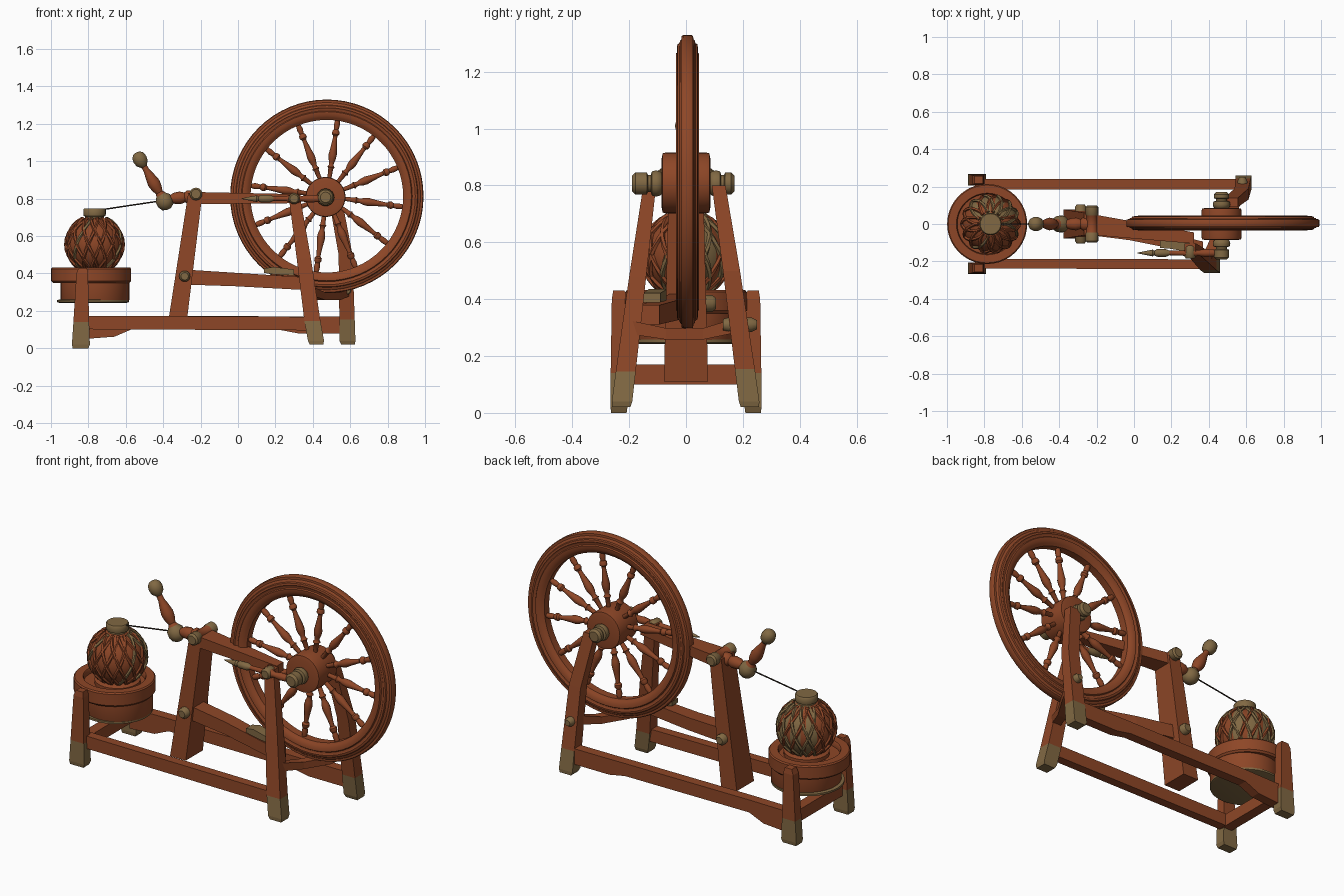
import bpy, bmesh, math
from mathutils import Vector

if "Cube" in bpy.data.objects:
    bpy.data.objects.remove(bpy.data.objects["Cube"])


def colour(name, rgb):
    m = bpy.data.materials.new(name)
    m.diffuse_color = (*rgb, 1)
    m.use_nodes = True
    m.node_tree.nodes["Principled BSDF"].inputs["Base Color"].default_value = m.diffuse_color
    return m


MATS = {'R': colour("red_brown_wood", (0.27, 0.062, 0.02)),
        'T': colour("tan_wood", (0.22, 0.14, 0.056)),
        'D': colour("dark_thread", (0.035, 0.025, 0.018))}
KEYS = list(MATS)


def finish(name, bm, smooth=False):
    bmesh.ops.remove_doubles(bm, verts=bm.verts, dist=1e-5)
    bmesh.ops.recalc_face_normals(bm, faces=bm.faces)
    me = bpy.data.meshes.new(name)
    bm.to_mesh(me)
    bm.free()
    for k in KEYS:
        me.materials.append(MATS[k])
    ob = bpy.data.objects.new(name, me)
    bpy.context.collection.objects.link(ob)
    if smooth:
        bpy.ops.object.select_all(action='DESELECT')
        ob.select_set(True)
        bpy.context.view_layer.objects.active = ob
        bpy.ops.object.shade_smooth_by_angle(angle=math.radians(40))
    return ob


def rings_to_faces(bm, rings, mats, loop=False):
    n = len(rings[0])
    count = len(rings) if loop else len(rings) - 1
    for i in range(count):
        a, b = rings[i], rings[(i + 1) % len(rings)]
        for j in range(n):
            f = bm.faces.new((a[j], a[(j + 1) % n], b[(j + 1) % n], b[j]))
            f.material_index = KEYS.index(mats[i % len(mats)])
    if not loop:
        bm.faces.new(rings[0][::-1]).material_index = KEYS.index(mats[0])
        bm.faces.new(rings[-1]).material_index = KEYS.index(mats[(count - 1) % len(mats)])


def lathe(name, origin, direction, profile, mats='R', seg=20, loop=False):
    """Turned part: profile of (radius, distance along the axis)."""
    bm = bmesh.new()
    d = Vector(direction).normalized()
    q = d.to_track_quat('Z', 'Y')
    o = Vector(origin)
    rings = [[bm.verts.new(o + q @ Vector((r * math.cos(2 * math.pi * j / seg),
                                           r * math.sin(2 * math.pi * j / seg), t)))
              for j in range(seg)] for r, t in profile]
    rings_to_faces(bm, rings, mats, loop)
    return finish(name, bm, True)


def loft(name, axis, sections, mats='R'):
    """Timber: rectangles (x, y, z, half, half) joined along one axis."""
    bm = bmesh.new()
    u, v = [i for i in range(3) if i != axis]
    rings = []
    for *c, hu, hv in sections:
        ring = []
        for su, sv in ((-1, -1), (1, -1), (1, 1), (-1, 1)):
            p = list(c)
            p[u] += su * hu
            p[v] += sv * hv
            ring.append(bm.verts.new(p))
        rings.append(ring)
    rings_to_faces(bm, rings, mats)
    return finish(name, bm)


def strand(name, points, radius, mat, seg=5):
    """Thin cord following points."""
    bm = bmesh.new()
    pts = [Vector(p) for p in points]
    rings = []
    for i, p in enumerate(pts):
        d = (pts[min(i + 1, len(pts) - 1)] - pts[max(i - 1, 0)]).normalized()
        a = d.orthogonal() if abs(d.z) > 0.999 else d.cross(Vector((0, 0, 1)))
        a.normalize()
        b = d.cross(a)
        rings.append([bm.verts.new(p + radius * (a * math.cos(2 * math.pi * j / seg)
                                                 + b * math.sin(2 * math.pi * j / seg)))
                      for j in range(seg)])
    rings_to_faces(bm, rings, mat)
    return finish(name, bm, True)


# --- Frame legs with tan feet
for s, side in ((-1, "front"), (1, "back")):
    loft(side + "_short_leg", 2, [(-0.842, s * .236, 0, .042, .027), (-0.84, s * .236, .02, .048, .03),
                                  (-0.838, s * .236, .14, .042, .029), (-0.833, s * .236, .40, .031, .025),
                                  (-0.83, s * .236, .43, .022, .02)], 'TTRR')
loft("front_tall_leg", 2, [(.42, -.228, .02, .036, .032), (.417, -.225, .04, .043, .036),
                           (.398, -.212, .145, .043, .035), (.352, -.17, .48, .038, .03),
                           (.30, -.125, .82, .03, .022)], 'TTRR')
loft("back_tall_leg", 2, [(.588, .225, .02, .036, .032), (.585, .222, .04, .043, .036),
                          (.583, .207, .155, .041, .035), (.575, .16, .50, .037, .03),
                          (.52, .115, .80, .035, .024)], 'TTRR')

# --- Long rails with flared ends, and cross bars
loft("back_rail", 0, [(-.82, .212, .11, .028, .06), (-.66, .212, .117, .028, .055),
                      (-.57, .212, .137, .028, .036), (.22, .212, .135, .028, .036),
                      (.32, .212, .125, .028, .045), (.58, .212, .125, .028, .045)])
loft("front_rail", 0, [(-.82, -.212, .138, .026, .036), (.40, -.215, .132, .026, .036)])
loft("left_cross_bar", 1, [(-.82, -.22, .135, .03, .035), (-.82, .22, .135, .03, .035)])
loft("right_cross_bar", 1, [(.385, -.19, .30, .028, .024), (.44, -.07, .278, .028, .02),
                            (.52, .06, .278, .028, .02), (.58, .185, .31, .028, .026)])
lathe("back_leg_peg", (.58, .13, .31), (0, 1, 0), [(.02, 0), (.026, .02), (.026, .10), (.016, .12)], 'T', 12)

# --- Leaning central post and its beams
loft("post", 2, [(-.328, 0, .11, .05, .078), (-.228, 0, .83, .038, .06)])
lathe("post_cap", (-.225, -.1, .825), (0, 1, 0),
      [(.025, 0), (.034, .01), (.034, .05), (.03, .055), (.03, .145), (.034, .15), (.034, .19), (.025, .2)],
      'TTTRTTT', 16)
loft("middle_beam", 0, [(-.27, -.01, .38, .045, .04), (-.02, -.045, .368, .042, .036),
                        (.37, -.13, .345, .036, .034)])
lathe("post_peg", (-.285, -.105, .385), (0, 1, 0),
      [(.02, 0), (.03, .012), (.03, .198), (.02, .21)], 'T', 14)
loft("top_beam", 0, [(-.21, -.005, .803, .055, .032), (.32, -.075, .80, .03, .024)])
loft("beam_wedge", 0, [(.14, -.10, .415, .028, .012), (.19, -.10, .415, .032, .02),
                       (.30, -.12, .405, .03, .016)], 'T')

# --- Large wheel: moulded rim, hub, axle and turned spokes
C = Vector((.475, .005, .813))
half = [(.408, .022), (.42, .03), (.432, .039), (.452, .040), (.457, .033), (.468, .033), (.473, .037),
        (.484, .035), (.488, .028), (.497, .026), (.501, .021), (.513, .02), (.517, .013)]
lathe("wheel_rim", C, (0, 1, 0), [(r, -t) for r, t in half] + [(r, t) for r, t in reversed(half)],
      'R', 64, True)
lathe("wheel_hub", C + Vector((-.007, -.005, -.004)), (0, 1, 0),
      [(.085, -.086), (.104, -.082), (.107, -.07), (.107, .07), (.104, .082), (.085, .086)], 'R', 32)
for s, side, end in ((-1, "front", .19), (1, "back", .17)):
    lathe(side + "_axle", C + Vector((-.007, -.005, -.006)), (0, s, 0),
          [(.03, .08), (.043, .09), (.047, .105), (.043, .12), (.03, .124), (.03, .134),
           (.04, .138), (.04, end - .012), (.028, end)], 'T', 18)
spoke = [(.011, .09), (.014, .15), (.021, .158), (.014, .166), (.013, .18), (.02, .20), (.023, .225),
         (.018, .26), (.012, .31), (.012, .325), (.021, .335), (.02, .35), (.013, .36), (.017, .385), (.011, .42)]
for i in range(12):
    a = math.radians(22 + 30 * i)
    lathe("spoke_%02d" % (i + 1), C, (math.cos(a), 0, math.sin(a)), spoke, 'R', 10)

# --- Pointed spindle beside the tall leg
lathe("spindle", (.02, -.155, .80), (1, 0, 0),
      [(.002, 0), (.01, .04), (.018, .08), (.012, .09), (.02, .10), (.021, .15), (.012, .17), (.014, .24),
       (.024, .27), (.024, .30), (.015, .32), (.021, .36), (.018, .43), (.01, .45)],
      'TTTTTTRRRRRRR', 14)
lathe("spindle_collar", (.30, -.185, .80), (0, 1, 0), [(.022, 0), (.03, .01), (.03, .06), (.022, .07)], 'T', 14)

# --- Crank knob and turned handle
lathe("crank_neck", (-.24, 0, .81), (-1, 0, -.08),
      [(.035, 0), (.037, .03), (.026, .045), (.034, .07), (.03, .10), (.018, .125), (.02, .15)], 'RRRRRR', 16)
lathe("crank_handle", (-.375, 0, .755), (-.155, 0, .265),
      [(.012, -.012), (.035, 0), (.046, .025), (.044, .055), (.028, .075), (.02, .09), (.03, .12), (.034, .15),
       (.026, .19), (.017, .225), (.016, .25), (.02, .255), (.034, .27), (.039, .295), (.034, .32),
       (.02, .333), (.004, .337)], 'TTTTRRRRRRTTTTTT', 18)

# --- Round holder: stepped drum with recessed rim
H = Vector((-.785, 0, 0))
lathe("holder_ring", H, (0, 0, 1),
      [(.10, .35), (.205, .35), (.214, .36), (.214, .425), (.208, .432), (.165, .432), (.16, .425), (.16, .40),
       (.10, .40)], 'R', 40)
lathe("holder_drum", (-.765, 0, 0), (0, 0, 1), [(.182, .255), (.184, .26), (.184, .352), (.17, .353)], 'R', 36)
lathe("holder_base", (-.775, 0, 0), (0, 0, 1), [(.18, .243), (.192, .247), (.192, .258), (.18, .261)], 'T', 36)

# --- Fibre ball with crossing strands, cap and thread
B = Vector((-.767, 0, .555))
core = [(.150 * math.cos(t), .150 * math.sin(t))
        for t in (math.radians(-80 + 10 * k) for k in range(17))]
ball = lathe("fibre_ball", B, (0, 0, 1), core, 'R', 32)
for p in ball.data.polygons:            # tan lengths on the rear of the ball
    d = p.center - B
    turn = math.degrees(math.atan2(d.y, d.x)) % 360
    if 20 < turn < 150 and int(turn / 11.25) % 3 != 1:
        p.material_index = KEYS.index('T')
N = 14
for i in range(N):
    for s in (-1, 1):
        pts = []
        for k in range(13):
            lat = math.radians(-65 + 130 * k / 12)
            lon = 2 * math.pi * i / N + s * math.radians(-28 + 56 * k / 12)
            pts.append(B + .154 * Vector((math.cos(lat) * math.cos(lon),
                                          math.cos(lat) * math.sin(lon), math.sin(lat))))
        tan = (s > 0 and i % 4 == 1) or (1 <= i <= 5 and s < 0)
        strand("fibre_strand_%02d_%s" % (i + 1, "a" if s < 0 else "b"), pts, .009, 'T' if tan else 'R')
lathe("ball_foot", (-.767, 0, 0), (0, 0, 1), [(.12, .395), (.12, .42), (.07, .44)], 'R', 24)
lathe("ball_cap", (-.767, 0, 0), (0, 0, 1),
      [(.05, .68), (.05, .705), (.058, .708), (.06, .715), (.06, .742), (.055, .748)], 'T', 24)
strand("thread", [(-.715, 0, .743), (-.57, 0, .765), (-.40, 0, .79)], .004, 'D')
